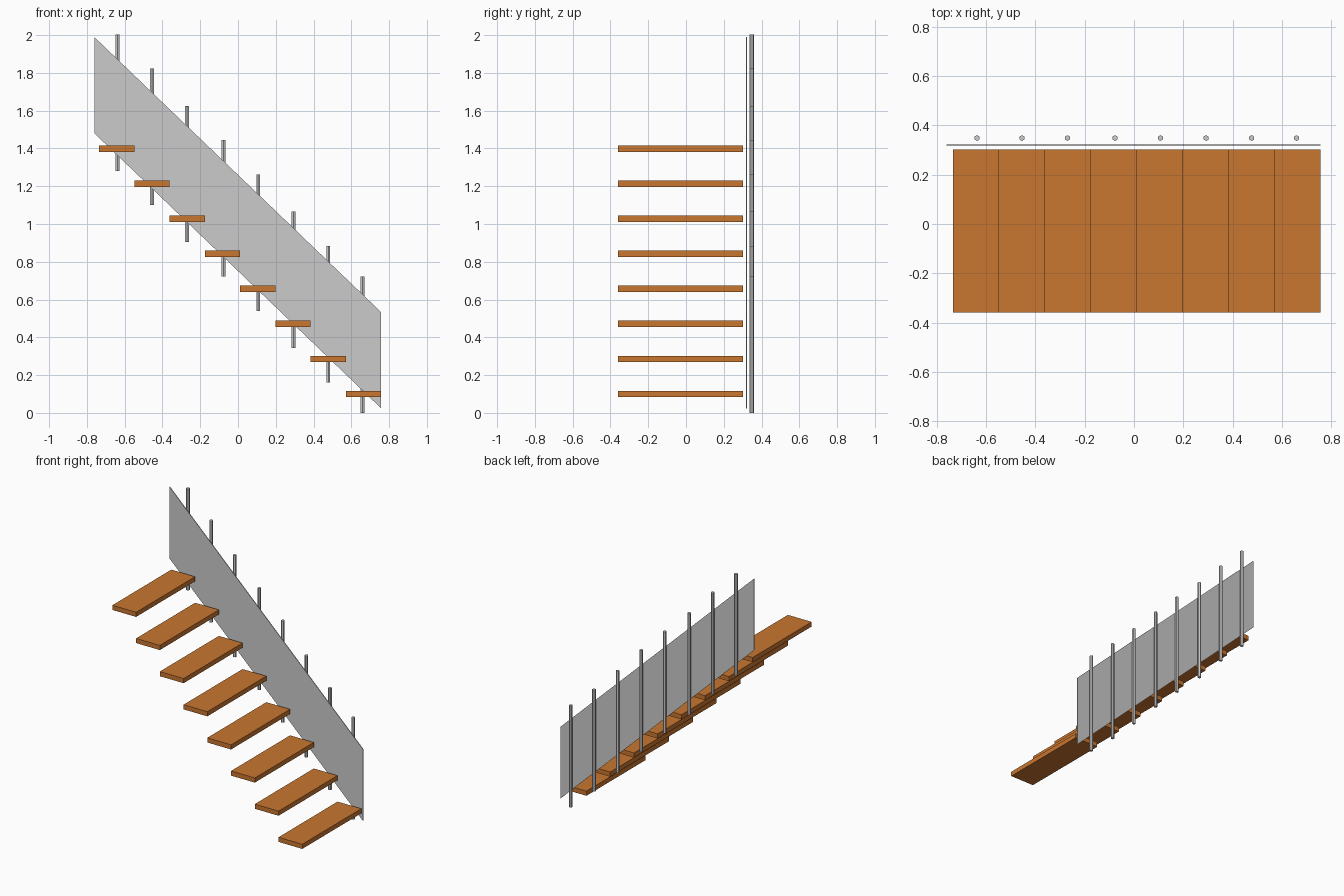
import bpy, bmesh, math

if "Cube" in bpy.data.objects:
    bpy.data.objects.remove(bpy.data.objects["Cube"])

wood = bpy.data.materials.new("wood")
wood.diffuse_color = (0.58, 0.18, 0.03, 1)
wood.use_nodes = True
wood.node_tree.nodes["Principled BSDF"].inputs["Base Color"].default_value = wood.diffuse_color

STEPS = 8
RUN = 0.1865


def prism(name, profile, y0, y1):
    """Extrude an x-z outline from y0 to y1."""
    bm = bmesh.new()
    face = bm.faces.new([bm.verts.new((x, y0, z)) for x, z in profile])
    ext = bmesh.ops.extrude_face_region(bm, geom=[face])
    verts = [v for v in ext["geom"] if isinstance(v, bmesh.types.BMVert)]
    bmesh.ops.translate(bm, verts=verts, vec=(0, y1 - y0, 0))
    bmesh.ops.recalc_face_normals(bm, faces=bm.faces)
    mesh = bpy.data.meshes.new(name)
    bm.to_mesh(mesh)
    bm.free()
    obj = bpy.data.objects.new(name, mesh)
    bpy.context.collection.objects.link(obj)
    return obj


# Floating treads, lowest on the right
for i in range(STEPS):
    x1 = 0.757 - i * RUN
    x0 = x1 - RUN
    z0 = 0.084 + i * 0.1854
    z1 = z0 + 0.033
    tread = prism(f"tread_{i + 1}", [(x0, z0), (x1, z0), (x1, z1), (x0, z1)], -0.36, 0.302)
    tread.data.materials.append(wood)

# Sloping balustrade panel
prism("side_panel", [(-0.761, 1.481), (-0.761, 1.99), (0.758, 0.533), (0.758, 0.024)],
      0.3185, 0.3235)

# Hexagonal posts behind the panel
post_feet = [(0.66, 0.0), (0.478, 0.161), (0.293, 0.343), (0.107, 0.54),
             (-0.077, 0.722), (-0.27, 0.904), (-0.455, 1.1), (-0.637, 1.28)]
for i, (x, z) in enumerate(post_feet):
    bpy.ops.mesh.primitive_cylinder_add(vertices=6, radius=0.0118, depth=0.722,
                                        location=(x, 0.349, z + 0.361))
    bpy.context.object.name = f"post_{i + 1}"
